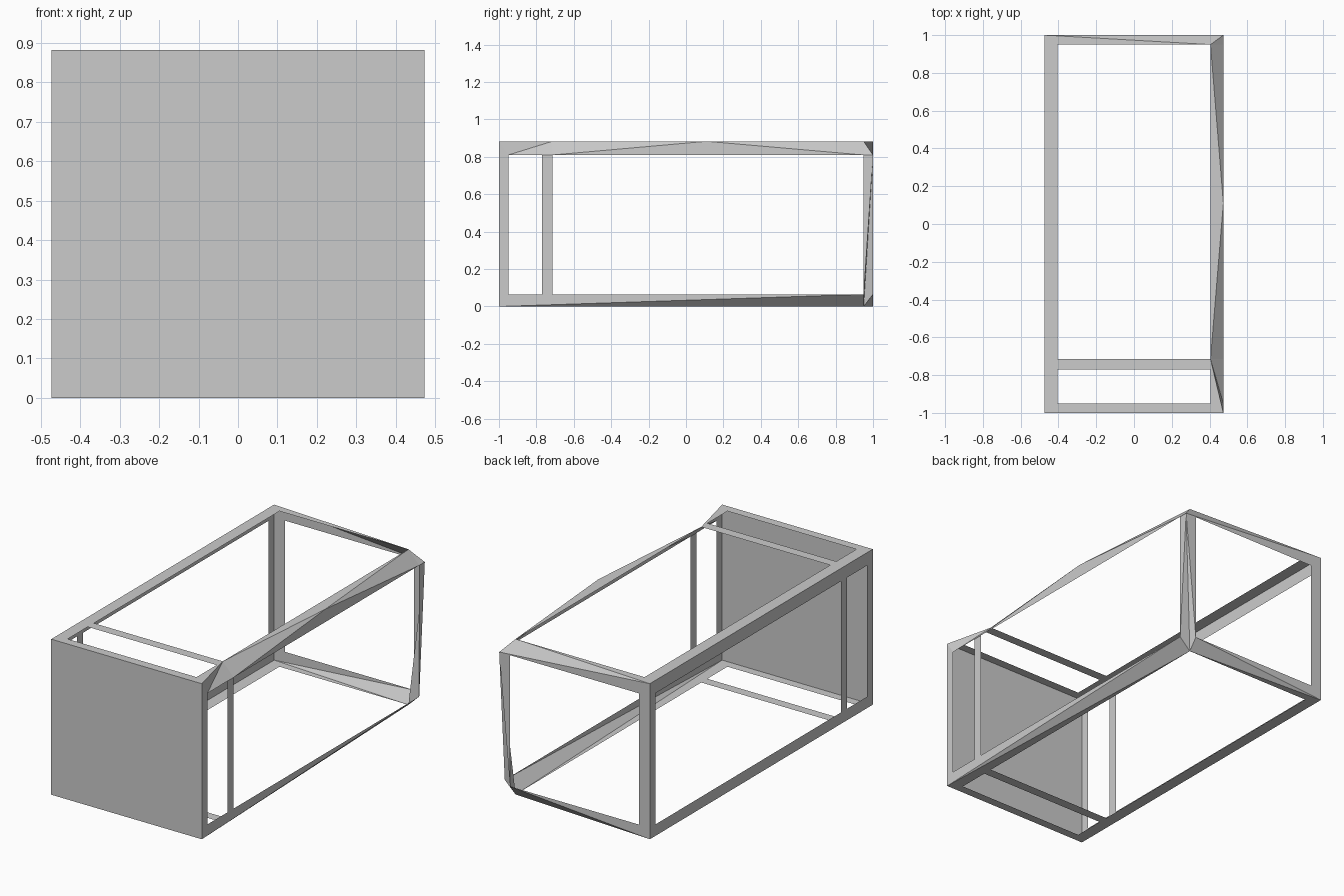
import bpy
from mathutils import Vector

if "Cube" in bpy.data.objects:
    bpy.data.objects.remove(bpy.data.objects["Cube"])

# Outer extents, opening edges and divider positions of the thin sheet shell
X, Y, Z = 0.473, 1.0, 0.883
x, y = 0.405, 0.95
lo, hi = 0.065, 0.81
d0, d1 = -0.77, -0.715
CENTRE = Vector((0, 0, Z / 2))


def sheet(name, polys):
    """One thin sheet made of polygons, every face turned outwards."""
    verts, faces, index = [], [], {}
    for poly in polys:
        pts = [Vector(p) for p in poly]
        mid = sum(pts, Vector()) / len(pts)
        n = (pts[1] - pts[0]).cross(pts[2] - pts[0])
        if n.dot(mid - CENTRE) < 0:
            pts.reverse()
        face = []
        for p in pts:
            k = tuple(round(c, 5) for c in p)
            if k not in index:
                index[k] = len(verts)
                verts.append(k)
            face.append(index[k])
        faces.append(face)
    me = bpy.data.meshes.new(name)
    me.from_pydata(verts, [], faces)
    me.update()
    ob = bpy.data.objects.new(name, me)
    bpy.context.collection.objects.link(ob)


def flat(z, *pts):
    return [(a, b, z) for a, b in pts]


def side(sx, *pts):
    return [(sx, a, b) for a, b in pts]


def back(*pts):
    return [(a, Y, b) for a, b in pts]


# Shared points of the bent right-hand edges
bend_a = (x, d1, Z)
bend_b = (X, 0.11, Z)
bend_c = (x, y, Z)
corner_top = (X, Y, hi)
corner_low = (x, y, 0)
post_low_r = (X, y, lo)
post_low_b = (x, Y, lo)

# Solid front panel
sheet("front_panel", [[(-X, -Y, 0), (X, -Y, 0), (X, -Y, Z), (-X, -Y, Z)]])

# Left frame: rails, posts and divider
sheet("left_frame", [
    side(-X, (-Y, 0), (Y, 0), (y, lo), (-y, lo)),
    side(-X, (-Y, Z), (Y, Z), (y, hi), (-y, hi)),
    side(-X, (-Y, 0), (-y, lo), (-y, hi), (-Y, Z)),
    side(-X, (Y, 0), (y, lo), (y, hi), (Y, Z)),
    side(-X, (d0, lo), (d1, lo), (d1, hi), (d0, hi)),
])

# Top and bottom frames share the front, left and divider strips
for name, z in (("top_frame", Z), ("bottom_frame", 0)):
    polys = [
        flat(z, (-X, -Y), (X, -Y), (x, -y), (-x, -y)),
        flat(z, (-X, -Y), (-x, -y), (-x, y), (-X, Y)),
        flat(z, (-X, Y), (-x, y), (x, y)),
        flat(z, (-x, d0), (x, d0), (x, d1), (-x, d1)),
    ]
    if z:
        polys += [flat(z, (X, -Y), (x, d1), (x, -y)),
                  [bend_a, bend_b, bend_c]]
    else:
        polys += [flat(z, (X, -Y), (x, y), (x, -y))]
    sheet(name, polys)

# Right frame: flat posts and bottom rail
sheet("right_frame", [
    side(X, (-Y, 0), (-y, lo), (-y, hi), (-Y, Z)),
    side(X, (d0, lo), (d1, lo), (d1, hi), (d0, hi)),
    side(X, (-Y, 0), (y, lo), (-y, lo)),
    [(X, -Y, 0), corner_low, post_low_r],
])

# Faceted top right rail
sheet("right_top_rail", [
    [(X, -Y, Z), (X, -y, hi), bend_a],
    [bend_a, (X, -y, hi), (X, d1, hi)],
    [bend_a, (X, d1, hi), bend_b],
    [(X, d1, hi), (X, y, hi), bend_b],
    [bend_b, (X, y, hi), bend_c],
    [bend_c, (X, y, hi), corner_top],
])

# Faceted back right post
sheet("back_right_post", [
    [(X, y, hi), corner_top, post_low_r],
    [corner_top, post_low_r, corner_low],
    [corner_top, corner_low, post_low_b],
    [corner_top, post_low_b, (x, Y, hi)],
])

# Back frame: left post, bottom and top rails with their sloping facets
sheet("back_frame", [
    back((-X, 0), (-x, lo), (-x, hi), (-X, Z)),
    back((-X, 0), (x, lo), (-x, lo)),
    back((-X, Z), (X, hi), (-x, hi)),
    [(-X, Y, 0), corner_low, post_low_b],
    [(-X, Y, Z), bend_c, corner_top],
])
